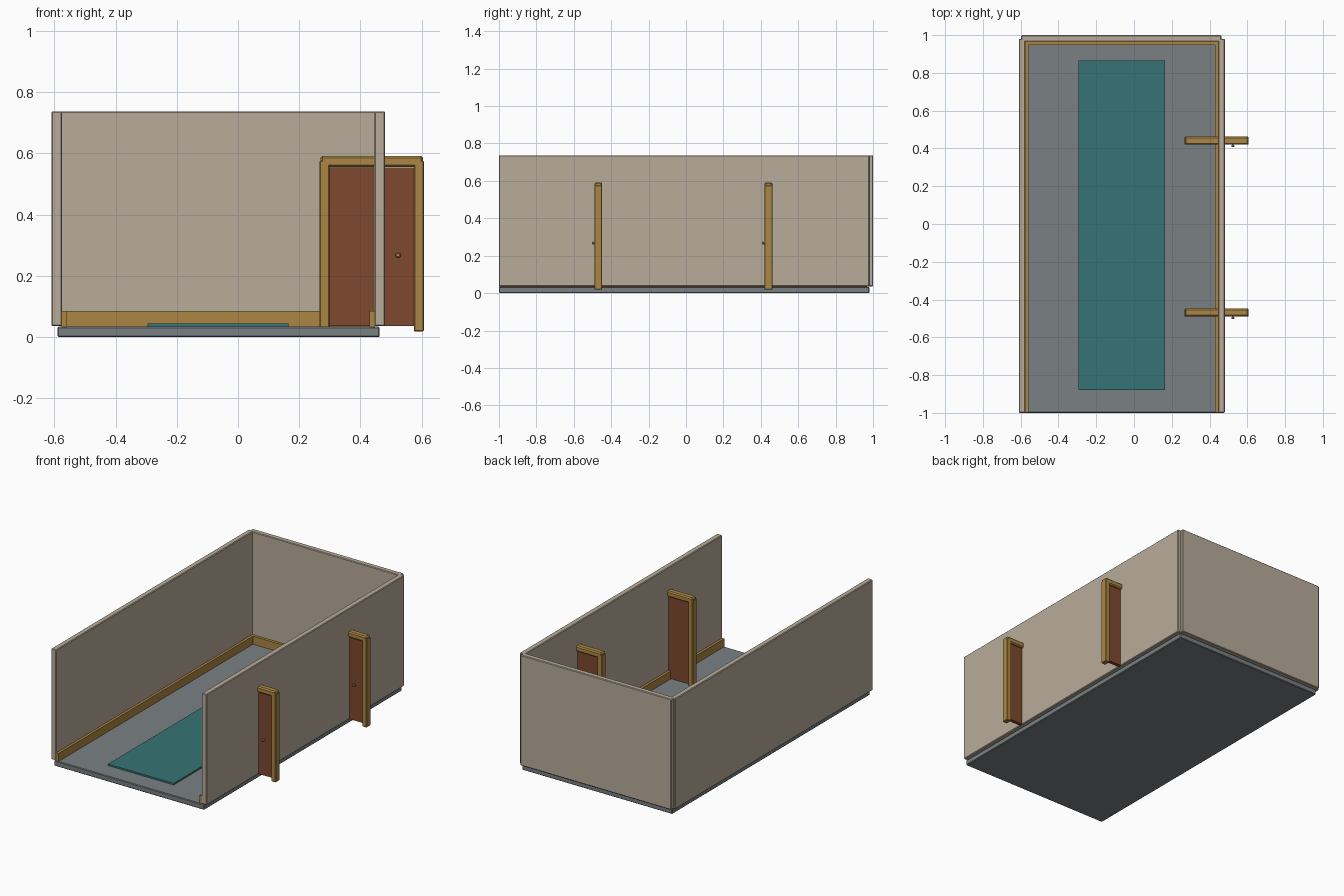
import bpy, bmesh

if "Cube" in bpy.data.objects:
    bpy.data.objects.remove(bpy.data.objects["Cube"])


def material(name, rgb):
    """Flat colour from 0-255 display values."""
    m = bpy.data.materials.new(name)
    lin = [((c / 255 + 0.055) / 1.055) ** 2.4 for c in rgb]
    m.diffuse_color = (*lin, 1)
    m.use_nodes = True
    m.node_tree.nodes["Principled BSDF"].inputs["Base Color"].default_value = m.diffuse_color
    return m


PLASTER = material("beige plaster", (184, 172, 155))
CONCRETE = material("grey floor", (122, 128, 132))
TRIM = material("golden wood", (172, 134, 68))
DOOR = material("brown wood", (126, 72, 46))
RUG = material("teal cloth", (55, 116, 117))
BRASS = material("brass", (196, 146, 86))


def box(name, x, y, z, mat, bevel=0.0):
    """Box given by its (min, max) along each axis, with optional chamfer."""
    bm = bmesh.new()
    bmesh.ops.create_cube(bm, size=1)
    for v in bm.verts:
        for i, (lo, hi) in enumerate((x, y, z)):
            v.co[i] = hi if v.co[i] > 0 else lo
    if bevel:
        bmesh.ops.bevel(bm, geom=bm.edges[:], offset=bevel, segments=1,
                        affect='EDGES')
    mesh = bpy.data.meshes.new(name)
    bm.to_mesh(mesh)
    bm.free()
    mesh.materials.append(mat)
    ob = bpy.data.objects.new(name, mesh)
    bpy.context.collection.objects.link(ob)
    return ob


# Floor slab and carpet
box("floor", (-0.59, 0.463), (-1, 0.98), (0, 0.034), CONCRETE, 0.004)
box("carpet", (-0.295, 0.165), (-0.88, 0.865), (0.032, 0.044), RUG)

# Walls
WALL_Z = (0.036, 0.737)
box("left_wall", (-0.61, -0.575), (-1, 0.98), WALL_Z, PLASTER, 0.004)
box("right_wall", (0.445, 0.481), (-1, 0.98), WALL_Z, PLASTER, 0.004)
box("back_wall", (-0.597, 0.462), (0.965, 1), WALL_Z, PLASTER, 0.004)

# Skirting boards
SKIRT_Z = (0.033, 0.085)
box("left_skirting", (-0.577, -0.559), (-0.998, 0.965), SKIRT_Z, TRIM)
box("right_skirting", (0.43, 0.447), (-0.998, 0.965), SKIRT_Z, TRIM)
box("back_skirting", (-0.575, 0.445), (0.948, 0.967), SKIRT_Z, TRIM)

# Two framed doors set across the right wall
for tag, y in (("front", -0.469), ("back", 0.441)):
    depth = (y - 0.021, y + 0.021)
    box(tag + "_inner_jamb", (0.267, 0.299), depth, (0.018, 0.577), TRIM, 0.003)
    box(tag + "_outer_jamb", (0.575, 0.607), depth, (0.018, 0.577), TRIM, 0.003)
    box(tag + "_lintel", (0.269, 0.605), depth, (0.556, 0.592), TRIM, 0.007)
    box(tag + "_door", (0.298, 0.576), (y - 0.013, y + 0.009),
        (0.037, 0.554), DOOR)
    # Door handle: stem and square knob
    box(tag + "_knob_stem", (0.519, 0.527), (y - 0.024, y - 0.012),
        (0.260, 0.268), BRASS)
    box(tag + "_knob", (0.515, 0.531), (y - 0.034, y - 0.023),
        (0.260, 0.275), BRASS, 0.003)
